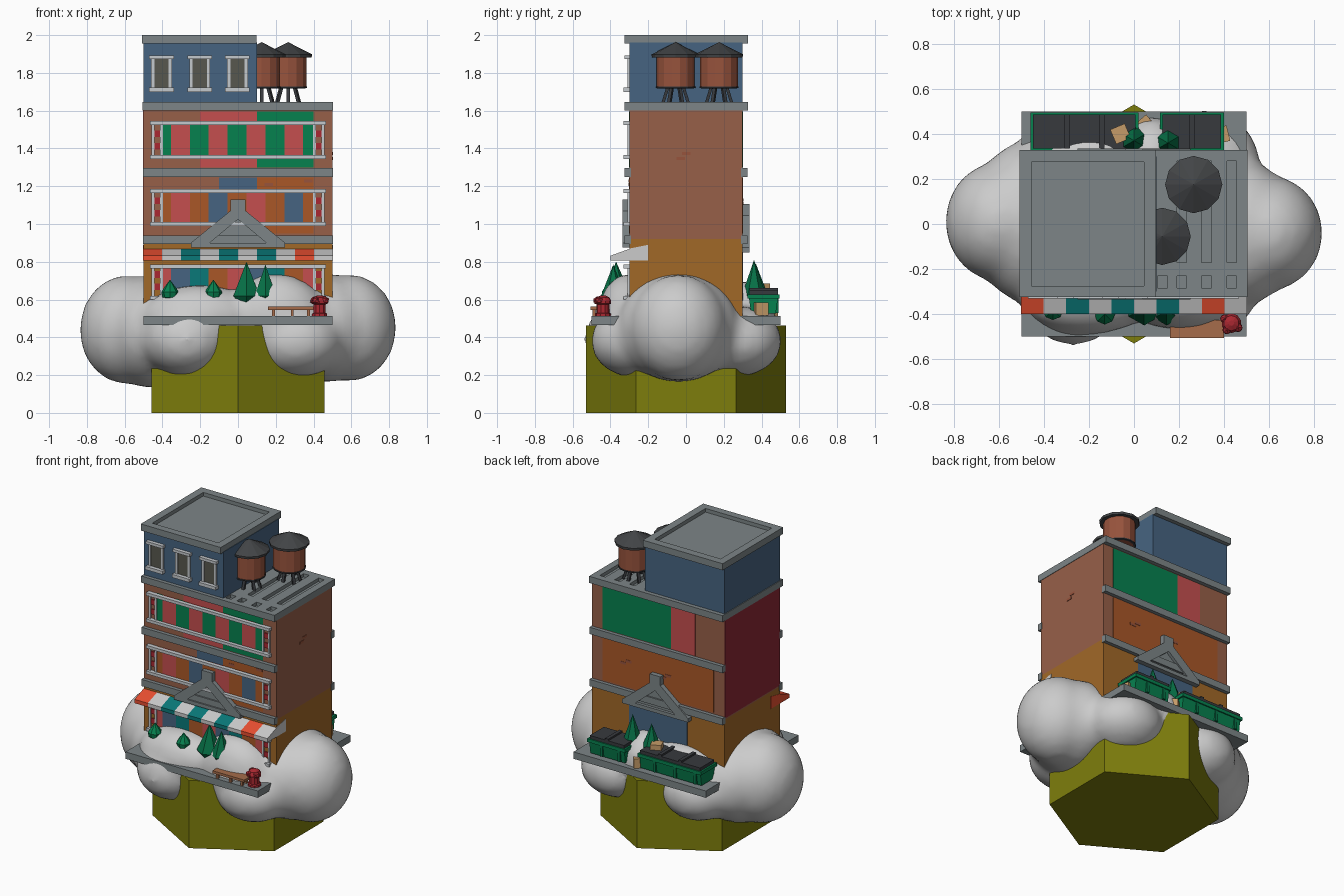
import bpy, bmesh, math
from mathutils import Vector, Matrix

if "Cube" in bpy.data.objects:
    bpy.data.objects.remove(bpy.data.objects["Cube"])
MATS = {}
COL = dict(olive='7d7d14', brick='96604a', ochre='a0682c', blue='486480', red='c45050', crimson='8a2c38',
           green='0f8050', orange='a8582c', teal='127878', white='ffffff', stone='7c8486', rail='c4c8cc',
           dark='3a3c40', tank='96543f', hyd='a82c34', wood='a46c4c', card='c49a68', flame='e85034', pine='0f7048',
           roof='444648', pane='585850')

def mat(key):
    if key not in MATS:
        m = bpy.data.materials.new(key)
        h = COL[key]
        m.diffuse_color = [(int(h[i:i+2], 16) / 255) ** 2.2 for i in (0, 2, 4)] + [1]
        m.use_nodes = True
        m.node_tree.nodes["Principled BSDF"].inputs["Base Color"].default_value = m.diffuse_color
        MATS[key] = m
    return MATS[key]

def finish(name, bm, key):
    bmesh.ops.recalc_face_normals(bm, faces=bm.faces)
    me = bpy.data.meshes.new(name)
    bm.to_mesh(me)
    bm.free()
    ob = bpy.data.objects.new(name, me)
    bpy.context.collection.objects.link(ob)
    if key:
        me.materials.append(mat(key))
    return ob

def boxes(name, key, *bounds):
    """one object from boxes given as (x0, x1, y0, y1, z0, z1)"""
    bm = bmesh.new()
    for a, b, c, d, e, f in bounds:
        bmesh.ops.create_cube(bm, size=1, matrix=Matrix.Translation(((a+b)/2, (c+d)/2, (e+f)/2))
                              @ Matrix.Diagonal((b-a, d-c, f-e, 1)))
    return finish(name, bm, key)

def prism(name, key, pts, start, end, axis='y'):
    """extrude a 2D outline along an axis"""
    place = {'x': lambda p, t: (t, p[0], p[1]), 'y': lambda p, t: (p[0], t, p[1]),
             'z': lambda p, t: (p[0], p[1], t)}[axis]
    bm = bmesh.new()
    f = bm.faces.new([bm.verts.new(place(p, start)) for p in pts])
    ext = bmesh.ops.extrude_face_region(bm, geom=[f])['geom']
    bmesh.ops.translate(bm, vec=Vector(place((0, 0), end - start)),
                        verts=[v for v in ext if isinstance(v, bmesh.types.BMVert)])
    return finish(name, bm, key)

def lathe(name, key, x, y, rings, n):
    """rings of (radius, z) turned about a vertical axis"""
    bm = bmesh.new()
    for (r0, z0), (r1, z1) in zip(rings, rings[1:]):
        bmesh.ops.create_cone(bm, cap_ends=False, segments=n, radius1=r0, radius2=r1, depth=z1 - z0 + 1e-6,
                              matrix=Matrix.Translation((x, y, (z0 + z1) / 2)))
    bmesh.ops.remove_doubles(bm, verts=bm.verts, dist=1e-4)
    return finish(name, bm, key)

def cut(ob, cutter):
    m = ob.modifiers.new('cut', 'BOOLEAN')
    m.object, m.operation, m.solver = cutter, 'DIFFERENCE', 'EXACT'
    cutter.hide_render = True
    bpy.context.view_layer.objects.active = ob
    bpy.ops.object.modifier_apply(modifier=m.name)
    bpy.data.objects.remove(cutter)

# hexagonal plinth and pavement slab
prism('hexagon_base', 'olive', [(.53*math.sin(i*math.pi/3), .53*math.cos(i*math.pi/3)) for i in range(6)], 0, .462, 'z')
boxes('pavement', 'stone', (-.5, .5, -.5, .5, .465, .512))

# snow: ellipsoids fused into soft lumps
bm = bmesh.new()
for x, y, z, rx, ry, rz in [(-.46, .01, .43, .27, .365, .3), (-.59, .01, .44, .25, .27, .29),
                            (.47, -.04, .45, .27, .325, .29), (.59, -.04, .45, .25, .26, .285),
                            (-.27, -.29, .39, .24, .25, .2), (.31, -.27, .38, .25, .235, .195),
                            (.31, .27, .38, .25, .24, .19), (-.29, .27, .38, .24, .235, .19),
                            (-.2, -.31, .5, .31, .18, .18), (.2, -.3, .5, .27, .17, .24),
                            (-.2, .3, .5, .27, .13, .18), (.08, .3, .5, .16, .18, .2)]:
    bmesh.ops.create_icosphere(bm, subdivisions=3, radius=1, matrix=Matrix.Translation((x, y, z))
                               @ Matrix.Diagonal((rx, ry, rz, 1)))
snow = finish('snow', bm, None)
r = snow.modifiers.new('fuse', 'REMESH')
r.mode, r.voxel_size, r.use_smooth_shade = 'VOXEL', .03, True
s = snow.modifiers.new('soften', 'SMOOTH')
s.factor, s.iterations = .5, 8

# building body
boxes('ground_floor', 'ochre', (-.5, .5, -.3, .3, .512, .92))
boxes('upper_floors', 'brick', (-.5, .5, -.3, .3, .92, 1.61))
boxes('penthouse', 'blue', (-.5, .1, -.3, .3, 1.64, 1.96))
boxes('left_wall_paint', 'crimson', (-.502, -.499, -.298, .298, .93, 1.6))
for i, z in enumerate((.894, 1.25)):
    boxes(f'floor_band_{i}', 'stone', (-.503, .503, -.325, -.29, z, z+.046), (-.503, .503, .29, .325, z, z+.046))

# roof with drainage slots, and penthouse cap with sunken top
roof = boxes('roof', 'stone', (-.505, .503, -.325, .328, 1.6, 1.645))
slots = [(x, x+.043, -.17, .28, 1.622, 1.7) for x in (.19, .3, .412)]
slots += [(x, x+.043, -.285, -.23, 1.622, 1.7) for x in (.105, .19, .3, .412)]
cut(roof, boxes('slot_cutter', None, *slots))
cap = boxes('penthouse_cap', 'stone', (-.507, .097, -.325, .328, 1.955, 2))
cut(cap, boxes('cap_cutter', None, (-.455, .045, -.275, .275, 1.975, 2.1)))

# penthouse windows
for i, x in enumerate((-.405, -.203, -.003)):
    boxes(f'penthouse_pane_{i}', 'pane', (x-.05, x+.05, -.304, -.29, 1.71, 1.88))
    boxes(f'penthouse_window_frame_{i}', 'rail', (x-.065, x+.065, -.33, -.3, 1.7, 1.722),
          (x-.065, x+.065, -.325, -.3, 1.873, 1.892), (x-.055, x-.038, -.309, -.3, 1.72, 1.875),
          (x+.038, x+.055, -.309, -.3, 1.72, 1.875))

# wall paint on front and back
boxes('front_red_paint', 'red', (-.2, .1, -.302, -.29, 1.3, 1.595))
boxes('front_green_paint', 'green', (.1, .4, -.302, -.29, 1.3, 1.595))
boxes('front_blue_paint', 'blue', (-.1, .1, -.302, -.29, .95, 1.245))
boxes('front_orange_paint', 'orange', (.1, .4, -.302, -.29, .95, 1.245))
boxes('back_green_paint', 'green', (-.1, .42, .29, .302, 1.3, 1.595))
boxes('back_red_paint', 'red', (-.28, -.1, .29, .302, 1.3, 1.595))
boxes('back_orange_paint', 'orange', (-.42, .42, .29, .302, .95, 1.245))
boxes('back_blue_door', 'blue', (-.22, .22, .29, .302, .512, .9))

# shopfront and long windows, one set per floor: striped curtains in a rail frame
sets = [(.6, .785, ['red', 'blue', 'teal', 'orange']), (.99, 1.185, ['orange', 'red', 'orange', 'blue']),
        (1.345, 1.545, ['green', 'red'])]
for k, (z0, z1, cols) in enumerate(sets):
    n = len(cols)
    for j, c in enumerate(cols):
        strips = [(-.455+.1*i, -.355+.1*i) for i in range(9) if (i - j) % n == 0]
        boxes(f'curtain_{k}_{j}', c, *[(max(a, -.4), min(b, .4), -.306, -.29, z0, z1) for a, b in strips])
    boxes(f'side_windows_{k}', 'hyd', *[(x-.02, x+.02, -.307, -.29, z0+h, z0+h+.035)
                                        for x in (-.43, .43) for h in (.05, .115)])
    boxes(f'window_rails_{k}', 'rail', (-.465, .465, -.33, -.3, z0, z0+.02), (-.465, .465, -.33, -.3, z1-.02, z1),
          *[(x-.007, x+.007, -.311, -.3, z0, z1) for x in (-.45, -.405, .405, .45)])

# striped awning
for i in range(10):
    c = 'white' if i % 2 else ('flame' if i in (0, 8) else 'teal')
    x = -.502 + i * .1004
    prism(f'awning_stripe_{i}', c, [(-.2, .806), (-.4, .806), (-.4, .832), (-.29, .872), (-.2, .89)], x, x + .1004, 'x')

# pediments, front and back
for nm, s, dz in (('front', -1, 0), ('back', 1, -.025)):
    p = [(-.25, .875), (.25, .875), (.25, .9), (.04, 1.07), (.04, 1.13), (-.04, 1.13), (-.04, 1.07), (-.25, .9)]
    ped = prism(f'{nm}_pediment', 'stone', [(x, z + dz) for x, z in p], s * .29, s * .335)
    cut(ped, prism('pediment_cutter', None, [(-.15, .9+dz), (.15, .9+dz), (0, 1.025+dz)], s * .315, s * .4))

# loose bricks on the walls
b = [(.498, .503, y, y+.045, z, z+.016) for y, z in ((-.05, 1.34), (-.02, 1.365))]
b += [(x, x+.045, .298, .304, z, z+.016) for x, z in ((.2, 1.12), (.24, 1.1), (-.1, 1.1), (-.06, 1.08))]
b += [(x, x+.045, -.304, -.298, z, z+.016) for x, z in ((.14, 1.2), (.35, 1.22))]
boxes('loose_bricks', 'tank', *b)

# water towers
for i, (x, y) in enumerate(((.265, .175), (.125, -.055))):
    lathe(f'water_tank_{i}', 'tank', x, y, [(0, 1.722), (.1, 1.722), (.1, 1.89), (0, 1.89)], 14)
    lathe(f'tank_band_{i}', 'dark', x, y, [(.09, 1.718), (.104, 1.72), (.104, 1.728), (.09, 1.73)], 14)
    lathe(f'tank_roof_{i}', 'roof', x, y, [(0, 1.88), (.125, 1.882), (.127, 1.898), (0, 1.963)], 12)
    bm = bmesh.new()
    for k in range(6):
        a = math.pi / 6 + k * math.pi / 3
        bmesh.ops.create_cube(bm, size=1, matrix=Matrix.Translation((x + .055*math.cos(a), y + .055*math.sin(a), 1.68))
                              @ Matrix.Rotation(a, 4, 'Z') @ Matrix.Rotation(-.3, 4, 'Y')
                              @ Matrix.Diagonal((.016, .018, .1, 1)))
    finish(f'tank_legs_{i}', bm, 'dark')

# trees and bushes
for i, (x, y, z0, z1, w) in enumerate([(.045, -.37, .52, .8, .08), (.145, -.385, .52, .785, .065),
                                       (0, .37, .52, .79, .065), (.15, .36, .52, .81, .065)]):
    lathe(f'tree_{i}', 'pine', x, y, [(0, z0), (w, z0+.1), (0, z1)], 6)
for i, (x, y, z) in enumerate([(-.36, -.38, .6), (-.13, -.4, .6)]):
    lathe(f'bush_{i}', 'green', x, y, [(0, z), (.04, z+.012), (.046, z+.04), (.03, z+.065), (0, z+.105)], 8)

# bench
boxes('bench_seat', 'wood', (.16, .4, -.505, -.425, .545, .562))
boxes('bench_legs', 'wood', *[(x, x+.015, y, y+.015, .51, .547) for x in (.18, .28, .365) for y in (-.495, -.45)])

# hydrant with side outlets
lathe('hydrant', 'hyd', .432, -.44, [(0, .51), (.042, .51), (.042, .525), (.034, .53), (.034, .575), (.044, .578),
                                   (.044, .592), (.034, .612), (.012, .622), (0, .622)], 10)
bm = bmesh.new()
for dx, dy in ((-.03, .02), (.03, -.02), (-.02, -.03)):
    bmesh.ops.create_icosphere(bm, subdivisions=1, radius=.022, matrix=Matrix.Translation((.432+dx, -.44+dy, .595)))
finish('hydrant_outlets', bm, 'hyd')

# dumpsters with ribbed lids
for i, (a, c) in enumerate(((-.46, .02), (.115, .4))):
    prism(f'dumpster_{i}', 'green', [(.345, .525), (.475, .525), (.487, .61), (.333, .61)], a+.01, c-.01, 'x')
    boxes(f'dumpster_rim_{i}', 'green', (a, c, .325, .495, .605, .628))
    n = 3 if i == 0 else 2
    w = (c - a - .02) / n
    boxes(f'dumpster_lids_{i}', 'dark', *[(a+.012+w*k, a+.006+w*(k+1), .335, .487, .62, .65) for k in range(n)],
          *[(a+.01+w*k-.012, a+.01+w*k+.012, .335, .487, .62, .662) for k in range(1, n)])
    boxes(f'dumpster_ribs_{i}', 'pine', *[(a+.04+w*k, a+.06+w*k, .47, .49, .53, .61) for k in range(n)])

# cardboard boxes and a bag
for i, (x, y, z, sz, t) in enumerate([(-.06, .4, .65, .07, .4), (.05, .44, .545, .065, .7), (.385, .395, .55, .07, .25)]):
    bm = bmesh.new()
    bmesh.ops.create_cube(bm, size=sz, matrix=Matrix.Translation((x, y, z)) @ Matrix.Rotation(t, 4, 'Z'))
    finish(f'cardboard_box_{i}', bm, 'card')
lathe('rubbish_bag', 'pine', .03, .39, [(0, .51), (.05, .53), (.045, .57), (0, .63)], 6)
